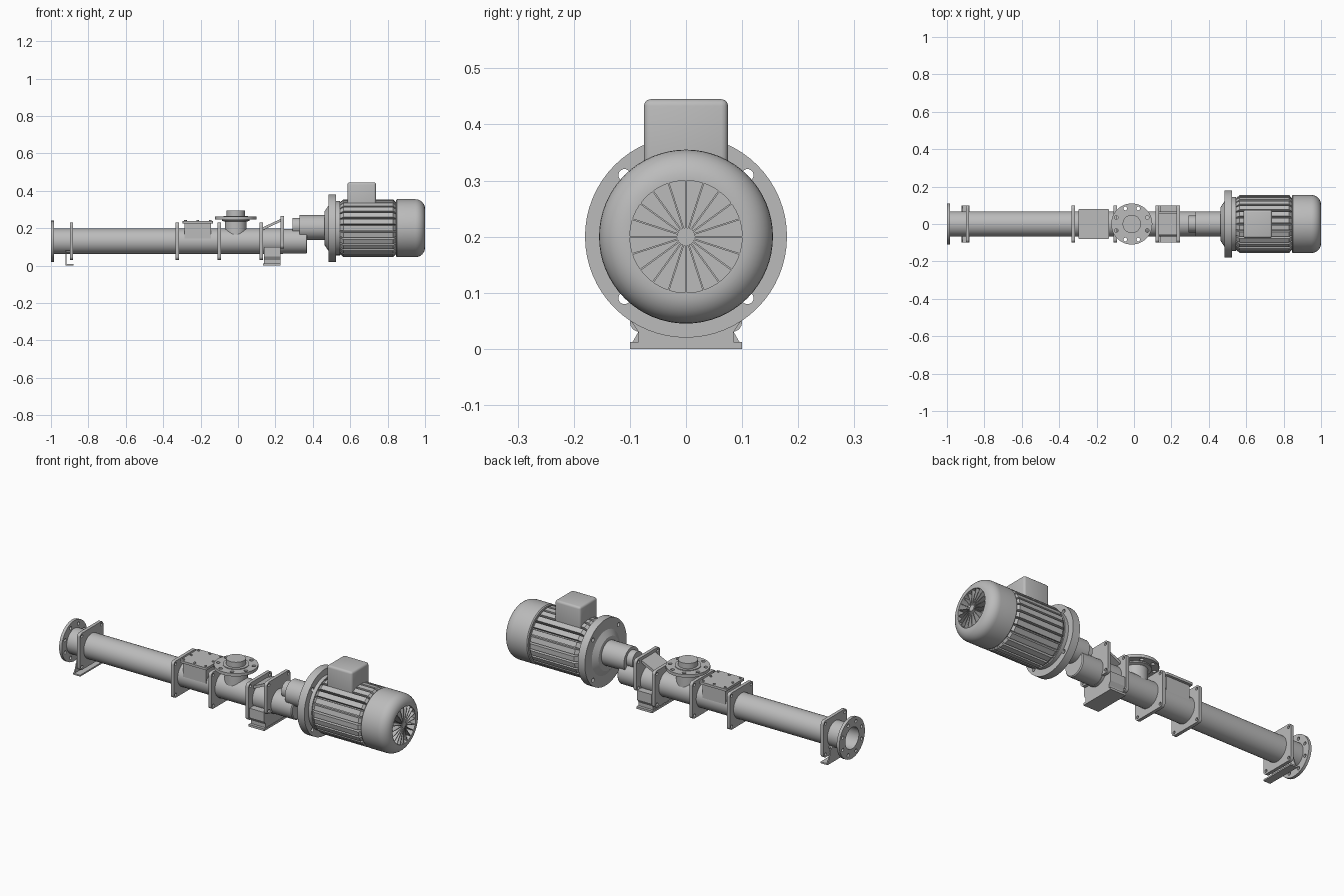
import bpy, bmesh
from math import sin, cos, pi, tau, radians
from mathutils import Matrix, Vector

old = bpy.data.objects.get("Cube")
if old:
    bpy.data.objects.remove(old, do_unlink=True)

grey = bpy.data.materials.new("machine grey")
grey.use_nodes = True
grey.diffuse_color = (0.5, 0.5, 0.5, 1)
grey.node_tree.nodes["Principled BSDF"].inputs["Base Color"].default_value = (0.5, 0.5, 0.5, 1)

# Local z of a part turned to point along world x; local x becomes y, local y becomes z
ALONG_X = Matrix(((0, 0, 1), (1, 0, 0), (0, 1, 0))).to_4x4()
UPRIGHT = Matrix.Identity(4)
PUMP_Z, MOTOR_Z = 0.13, 0.2


def finish(ob):
    ob.data.materials.clear()
    ob.data.materials.append(grey)
    bpy.ops.object.select_all(action='DESELECT')
    ob.select_set(True)
    bpy.context.view_layer.objects.active = ob
    bpy.ops.object.shade_smooth_by_angle(angle=radians(32))
    return ob


def from_bmesh(name, bm):
    bmesh.ops.recalc_face_normals(bm, faces=bm.faces)
    me = bpy.data.meshes.new(name)
    bm.to_mesh(me)
    bm.free()
    ob = bpy.data.objects.new(name, me)
    bpy.context.collection.objects.link(ob)
    return finish(ob)


def lathe(name, profile, place, turn=ALONG_X, seg=48):
    """Revolve (height, radius) points; radius 0 closes an end."""
    bm = bmesh.new()
    rings = []
    for h, r in profile:
        n = seg if r > 0 else 1
        rings.append([bm.verts.new((r * cos(tau * i / seg), r * sin(tau * i / seg), h))
                      for i in range(n)])
    for a, b in zip(rings, rings[1:]):
        for i in range(seg):
            j = (i + 1) % seg
            quad = [a[i % len(a)], a[j % len(a)], b[j % len(b)], b[i % len(b)]]
            bm.faces.new(list(dict.fromkeys(quad)))
    bm.transform(Matrix.Translation(place) @ turn)
    return from_bmesh(name, bm)


def rod(name, x0, x1, r, z, seg=48):
    return lathe(name, [(x0, 0), (x0, r), (x1, r), (x1, 0)], (0, 0, z), seg=seg)


def box(name, lo, hi, bevel=0.0):
    bm = bmesh.new()
    lo, hi = Vector(lo), Vector(hi)
    bmesh.ops.create_cube(bm, size=1)
    bm.transform(Matrix.Translation((lo + hi) / 2) @ Matrix.Diagonal((*(hi - lo), 1)))
    if bevel:
        bmesh.ops.bevel(bm, geom=bm.edges[:], offset=bevel, segments=3, profile=0.5, affect='EDGES')
    return from_bmesh(name, bm)


def prism(name, outline, place, depth, turn=ALONG_X):
    """Extrude a flat outline along the local z axis."""
    bm = bmesh.new()
    face = bm.faces.new([bm.verts.new((u, v, 0)) for u, v in outline])
    new = bmesh.ops.extrude_face_region(bm, geom=[face])['geom']
    bmesh.ops.translate(bm, vec=(0, 0, depth), verts=[g for g in new if isinstance(g, bmesh.types.BMVert)])
    bm.transform(Matrix.Translation(place) @ turn)
    return from_bmesh(name, bm)


def circle(r, cx=0, cy=0, n=48):
    return [(cx + r * cos(tau * i / n), cy + r * sin(tau * i / n)) for i in range(n)]


def rounded_rect(w, h, r):
    """Outline with half sizes w, h and corner radius r."""
    pts = []
    for k, (sx, sy) in enumerate(((1, 1), (-1, 1), (-1, -1), (1, -1))):
        pts += [(sx * (w - r) + r * cos(pi / 2 * (k + i / 5)),
                 sy * (h - r) + r * sin(pi / 2 * (k + i / 5))) for i in range(6)]
    return pts


def plate(name, loops, place, depth, turn=ALONG_X):
    """Flat plate: first loop is the outline, the others are holes."""
    cu = bpy.data.curves.new(name, 'CURVE')
    cu.dimensions, cu.fill_mode, cu.extrude = '2D', 'BOTH', depth / 2
    for loop in loops:
        sp = cu.splines.new('POLY')
        sp.points.add(len(loop) - 1)
        for p, (u, v) in zip(sp.points, loop):
            p.co = (u, v, 0, 1)
        sp.use_cyclic_u = True
    ob = bpy.data.objects.new(name, cu)
    bpy.context.collection.objects.link(ob)
    ob.matrix_world = Matrix.Translation(place) @ turn
    bpy.ops.object.select_all(action='DESELECT')
    ob.select_set(True)
    bpy.context.view_layer.objects.active = ob
    bpy.ops.object.convert(target='MESH')
    return finish(bpy.context.object)


def bolt_holes(count, ring, r, shift=0.5):
    return [circle(r, ring * cos(tau * (i + shift) / count), ring * sin(tau * (i + shift) / count), 14)
            for i in range(count)]


def square_plate(name, x, z, half_w, half_h):
    corners = [circle(0.008, sx * (half_w - 0.017), sy * (half_h - 0.017), 12)
               for sx in (-1, 1) for sy in (-1, 1)]
    plate(name, [rounded_rect(half_w, half_h, 0.018)] + corners, (x, 0, z), 0.018)


# Suction end: flange, open pipe and foot
plate("suction_flange", [circle(0.11), circle(0.058)] + bolt_holes(8, 0.087, 0.009),
      (-0.992, 0, PUMP_Z), 0.016)
lathe("suction_pipe", [(-0.75, 0), (-0.75, 0.058), (-0.998, 0.058), (-0.998, 0.068),
                       (-0.88, 0.068), (-0.88, 0)], (0, 0, PUMP_Z))
square_plate("suction_plate", -0.89, PUMP_Z, 0.1, 0.1)
prism("suction_foot_web", [(-0.1, 0.004), (0.1, 0.004), (0.085, 0.03), (0.07, 0.08),
                           (-0.07, 0.08), (-0.085, 0.03)], (-0.922, 0, 0), 0.006)
box("suction_foot_base", (-0.922, -0.1, 0), (-0.88, 0.1, 0.008))
box("suction_foot_tie", (-0.918, -0.06, 0.072), (-0.89, 0.06, 0.08))

# Stator tube and pump housing
rod("stator_tube", -0.885, -0.325, 0.068, PUMP_Z)
rod("pump_housing", -0.33, 0.24, 0.068, PUMP_Z)
for label, x in (("stator", -0.325), ("housing", -0.1), ("lantern", 0.125)):
    square_plate(label + "_plate", x, PUMP_Z, 0.1, 0.1)

# Inspection hatch with bolted lid
box("hatch_box", (-0.285, -0.066, 0.12), (-0.145, 0.066, 0.226))
plate("hatch_lid", [rounded_rect(0.081, 0.08, 0.006)], (-0.215, 0, 0.232), 0.013, UPRIGHT)
for i in (-1, 0, 1):
    for j in (-1, 0, 1):
        if i or j:
            lathe("hatch_bolt", [(0.236, 0.007), (0.243, 0.007), (0.243, 0)],
                  (-0.215 + i * 0.066, j * 0.065, 0), UPRIGHT, 6)

# Discharge branch on top
OUT_X = -0.012
lathe("discharge_neck", [(0.14, 0), (0.14, 0.058), (0.235, 0.058), (0.24, 0.074), (0.248, 0.074)],
      (OUT_X, 0, 0), UPRIGHT)
plate("discharge_flange", [circle(0.11)] + bolt_holes(8, 0.09, 0.01),
      (OUT_X, 0, 0.254), 0.016, UPRIGHT)
lathe("discharge_stub", [(0.255, 0.065), (0.266, 0.065), (0.266, 0.049), (0.295, 0.049), (0.295, 0)],
      (OUT_X, 0, 0), UPRIGHT)

# Lantern: rear plate, bracket, foot and sloping cover
square_plate("lantern_rear_plate", 0.236, 0.178, 0.1, 0.087)
prism("lantern_bracket", [(-0.085, 0.01), (0.085, 0.01), (0.085, 0.03), (0.098, 0.05),
                          (0.098, 0.1), (-0.098, 0.1), (-0.098, 0.05), (-0.085, 0.03)],
      (0.138, 0, 0), 0.088)
box("lantern_foot", (0.134, -0.1, 0), (0.228, 0.1, 0.012))
prism("lantern_cover", [(0.134, 0.19), (0.23, 0.236), (0.23, 0.25), (0.134, 0.206)],
      (0, 0.06, 0), 0.12, Matrix.Rotation(pi / 2, 4, 'X'))

# Bearing tube and drive coupling
lathe("bearing_tube", [(0.235, 0), (0.235, 0.066), (0.365, 0.066), (0.37, 0.061), (0.37, 0)],
      (0, 0, PUMP_Z))
rod("coupling_collar", 0.292, 0.335, 0.045, 0.21)
rod("coupling_sleeve", 0.328, 0.485, 0.066, 0.204)

# Motor: mounting flange, dished face and core
plate("motor_flange", [circle(0.18, n=64)] + bolt_holes(4, 0.155, 0.011), (0.504, 0, MOTOR_Z), 0.042)
lathe("motor_flange_boss", [(0.463, 0), (0.463, 0.09), (0.486, 0.125), (0.486, 0)], (0, 0, MOTOR_Z))
rod("motor_end_shield", 0.52, 0.545, 0.145, MOTOR_Z)
rod("motor_core", 0.54, 0.86, 0.132, MOTOR_Z)

# Cooling fins around the core, with chamfered ends
bm = bmesh.new()
FINS = 26
for i in range(FINS):
    rot = Matrix.Rotation(tau * (i + 0.5) / FINS, 4, 'X')
    rows = []
    for side in (-0.0135, 0.0135):
        rows.append([bm.verts.new(Matrix.Translation((0, 0, MOTOR_Z)) @ rot @ Vector((x, side, r)))
                     for x, r in ((0.545, 0.125), (0.545, 0.138), (0.565, 0.154),
                                  (0.83, 0.154), (0.845, 0.138), (0.845, 0.125))])
    bm.faces.new(rows[0])
    bm.faces.new(rows[1][::-1])
    for k in range(6):
        m = (k + 1) % 6
        bm.faces.new((rows[0][k], rows[0][m], rows[1][m], rows[1][k]))
from_bmesh("cooling_fins", bm)

# Terminal box
box("terminal_box", (0.585, -0.075, 0.29), (0.738, 0.075, 0.445), 0.012)

# Fan cover with rounded rim and recessed grille
ROUND = 0.052
rim = [(1 - ROUND + ROUND * sin(a * pi / 16), 0.155 - ROUND + ROUND * cos(a * pi / 16)) for a in range(9)]
lathe("fan_cover", [(0.845, 0), (0.845, 0.15), (0.85, 0.155)] + rim
      + [(1, 0.1), (0.955, 0.1), (0.955, 0)], (0, 0, MOTOR_Z), seg=64)
rod("grille_hub", 0.95, 0.999, 0.016, MOTOR_Z, 24)
bm = bmesh.new()
for i in range(20):
    bar = bmesh.ops.create_cube(bm, size=1)['verts']
    bmesh.ops.transform(bm, verts=bar, matrix=Matrix.Translation((0, 0, MOTOR_Z))
                        @ Matrix.Rotation(tau * i / 20, 4, 'X')
                        @ Matrix.Translation((0.975, 0, 0.057))
                        @ Matrix.Diagonal((0.046, 0.003, 0.088, 1)))
from_bmesh("grille_ribs", bm)
